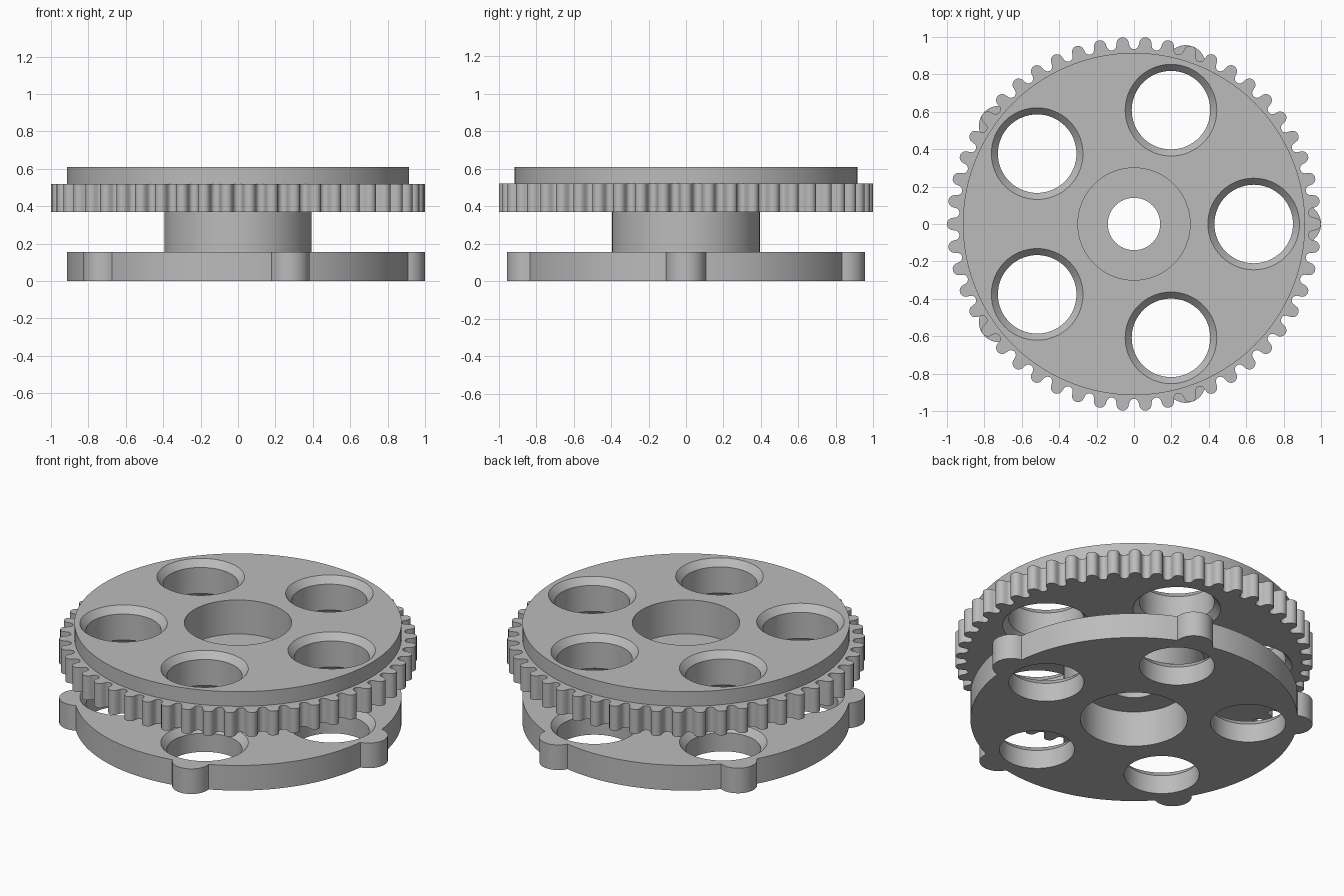
import bpy, bmesh
from math import sin, cos, acos, atan2, pi, radians, tau

if "Cube" in bpy.data.objects:
    bpy.data.objects.remove(bpy.data.objects["Cube"])

grey = bpy.data.materials.new("machined grey")
grey.use_nodes = True
grey.diffuse_color = (0.5, 0.5, 0.5, 1)
grey.node_tree.nodes["Principled BSDF"].inputs["Base Color"].default_value = (0.5, 0.5, 0.5, 1)


def circle(r, centre=(0, 0), n=96):
    return [(centre[0] + r * cos(tau * i / n), centre[1] + r * sin(tau * i / n)) for i in range(n)]


def arc(r, a0, a1, n, dist=0, turn=0):
    """Arc about a point at distance dist along direction turn."""
    pts = []
    for i in range(n):
        a = turn + a0 + (a1 - a0) * i / (n - 1)
        pts.append((dist * cos(turn) + r * cos(a), dist * sin(turn) + r * sin(a)))
    return pts


def loft(name, layers):
    """Closed solid through stacked (outline, height) layers."""
    bm = bmesh.new()
    rings = [[bm.verts.new((x, y, z)) for x, y in outline] for outline, z in layers]
    bm.faces.new(rings[0][::-1])
    bm.faces.new(rings[-1])
    n = len(rings[0])
    for low, high in zip(rings, rings[1:]):
        for i in range(n):
            j = (i + 1) % n
            bm.faces.new((low[i], low[j], high[j], high[i]))
    mesh = bpy.data.meshes.new(name)
    bm.to_mesh(mesh)
    bm.free()
    mesh.materials.append(grey)
    obj = bpy.data.objects.new(name, mesh)
    bpy.context.collection.objects.link(obj)
    return obj


def cut(obj, cutters):
    bpy.ops.object.select_all(action='DESELECT')
    bpy.context.view_layer.objects.active = obj
    obj.select_set(True)
    for cutter in cutters:
        mod = obj.modifiers.new("cut", 'BOOLEAN')
        mod.operation = 'DIFFERENCE'
        mod.solver = 'EXACT'
        mod.object = cutter
        bpy.ops.object.modifier_apply(modifier=mod.name)
    bpy.ops.object.shade_smooth_by_angle(angle=radians(25))


# Main sizes
DISC, HUB, POCKET, BORE = 0.915, 0.394, 0.30, 0.14
HOLE, HOLE_DIST, BEVEL, BEVEL_H = 0.21, 0.64, 0.035, 0.04
PLATE_TOP, GEAR_LOW, GEAR_TOP, TOP = 0.155, 0.37, 0.52, 0.61
EPS = 0.01
SLOPE = BEVEL / BEVEL_H
WIDE = HOLE + BEVEL + EPS * SLOPE
SPOKES = [tau * k / 5 for k in range(5)]

# Lower plate outline: a disc with five round lobes
LOBE, LOBE_DIST = 0.107, 0.893
meet = acos((LOBE_DIST ** 2 + DISC ** 2 - LOBE ** 2) / (2 * LOBE_DIST * DISC))
swing = atan2(DISC * sin(meet), DISC * cos(meet) - LOBE_DIST)
outline = []
for a in SPOKES:
    outline += arc(LOBE, -swing, swing, 17, LOBE_DIST, a)
    outline += arc(DISC, meet, tau / 5 - meet, 26, 0, a)[1:-1]
lobed_plate = loft("lobed_plate", [(outline, 0), (outline, PLATE_TOP)])

# Gear outline: round tips and round gaps
TEETH, TIP, GAP = 50, 0.033, 0.026
outline = []
for k in range(TEETH):
    a = tau * k / TEETH
    outline += arc(TIP, -pi / 2, pi / 2, 9, 1 - TIP, a)
    outline += arc(GAP, 1.5 * pi, pi / 2, 9, 0.935 + GAP, a + pi / TEETH)
toothed_ring = loft("toothed_ring", [(outline, GEAR_LOW), (outline, GEAR_TOP)])

# Hub and upper rim
hub = loft("hub", [(circle(HUB), PLATE_TOP), (circle(HUB), GEAR_LOW)])
upper_rim = loft("upper_rim", [(circle(DISC, n=160), GEAR_TOP), (circle(DISC, n=160), TOP)])


# Cutters for the bore, pockets and bevelled holes
def drill(name, low, high, r):
    return loft(name, [(circle(r), low), (circle(r), high)])


bore = drill("bore_cutter", -0.1, 0.8, BORE)
low_pocket = drill("low_pocket_cutter", -0.1, 0.22, POCKET)
high_pocket = drill("high_pocket_cutter", 0.40, 0.8, POCKET)
plate_holes, wheel_holes = [], []
for a in SPOKES:
    c = (HOLE_DIST * cos(a), HOLE_DIST * sin(a))
    narrow, wide = circle(HOLE, c, 64), circle(WIDE, c, 64)
    plate_holes.append(loft("plate_hole_cutter", [
        (narrow, -EPS), (narrow, PLATE_TOP - BEVEL_H), (wide, PLATE_TOP + EPS)]))
    wheel_holes.append(loft("wheel_hole_cutter", [
        (wide, GEAR_LOW - EPS), (narrow, GEAR_LOW + BEVEL_H),
        (narrow, TOP - BEVEL_H), (wide, TOP + EPS)]))

cut(lobed_plate, [low_pocket] + plate_holes)
cut(hub, [low_pocket, bore])
cut(toothed_ring, [high_pocket, bore] + wheel_holes)
cut(upper_rim, [high_pocket] + wheel_holes)

for cutter in [bore, low_pocket, high_pocket] + plate_holes + wheel_holes:
    bpy.data.objects.remove(cutter)
